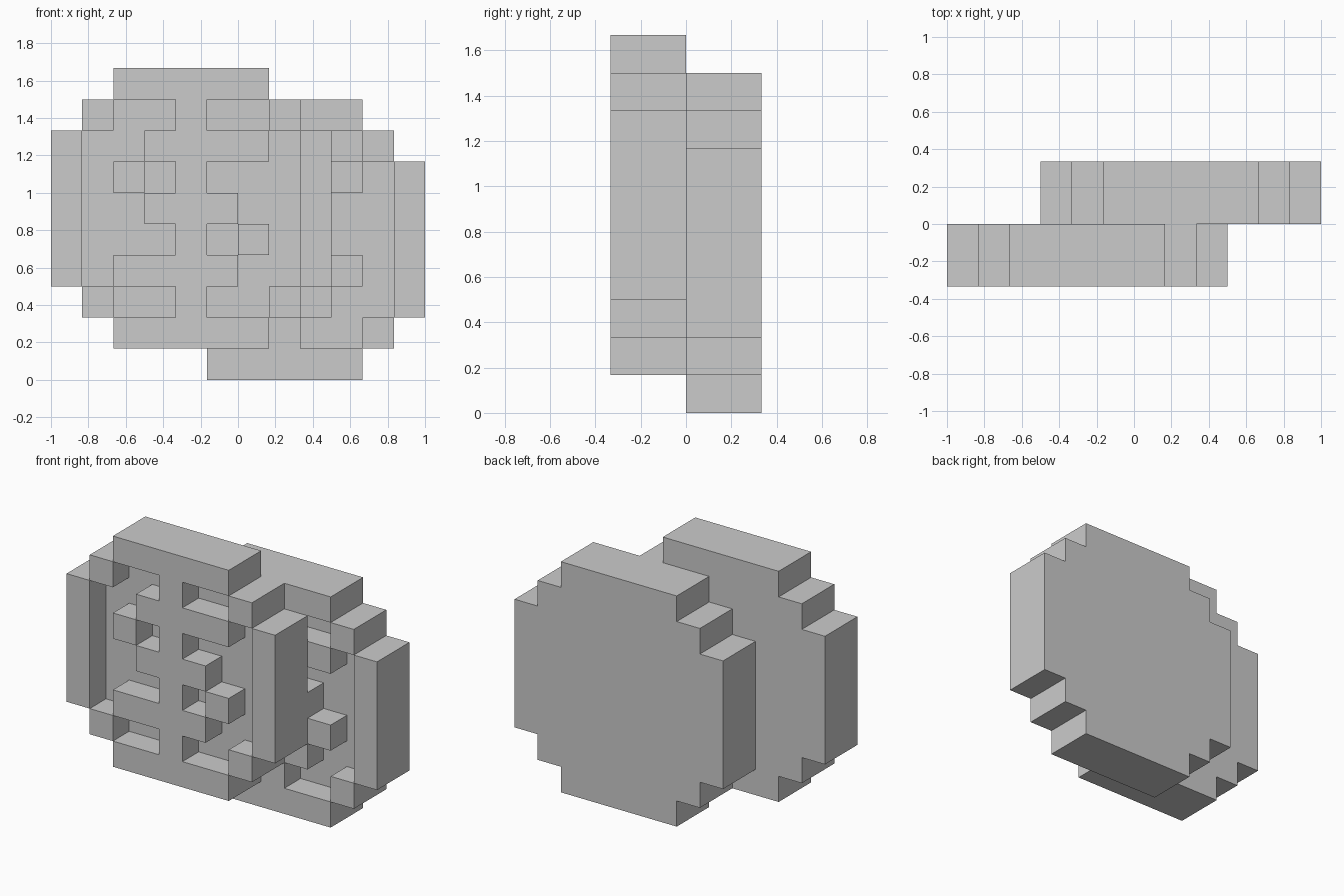
import bpy, bmesh
from mathutils import Vector

if "Cube" in bpy.data.objects:
    bpy.data.objects.remove(bpy.data.objects["Cube"])

U = 1 / 6  # one pixel block
# Coin seen from the front: '#' raised rim and emblem, 'o' recessed face, '.' empty
PATTERN = [
    "..#####..",
    ".#oo#oo#.",
    "#oo####o#",
    "#o#o#ooo#",
    "#oo###oo#",
    "#ooo#o#o#",
    "#o####oo#",
    ".#oo#oo#.",
    "..#####..",
]

# Filled blocks: back layer everywhere, front layer only where raised
CELLS = set()
for row, line in enumerate(reversed(PATTERN)):
    for col, ch in enumerate(line):
        if ch != '.':
            CELLS.add((col, 1, row))
        if ch == '#':
            CELLS.add((col, 0, row))


def pixel_coin(name, x, y, z):
    """Closed skin around the blocks, with no faces inside."""
    bm = bmesh.new()
    for cell in CELLS:
        centre = Vector(cell) + Vector((0.5, 0.5, 0.5))
        for axis in range(3):
            for sign in (-1, 1):
                n = Vector((0, 0, 0))
                n[axis] = sign
                if tuple(int(c + d) for c, d in zip(cell, n)) in CELLS:
                    continue
                a = Vector((0, 0, 0))
                a[(axis + 1) % 3] = 0.5
                b = n.cross(a)
                mid = centre + n * 0.5
                corners = (mid - a - b, mid + a - b, mid + a + b, mid - a + b)
                bm.faces.new([bm.verts.new(p * U) for p in corners])
    bmesh.ops.remove_doubles(bm, verts=bm.verts, dist=1e-4)
    mesh = bpy.data.meshes.new(name)
    bm.to_mesh(mesh)
    bm.free()
    obj = bpy.data.objects.new(name, mesh)
    obj.location = (x, y, z)
    bpy.context.collection.objects.link(obj)
    return obj


# Two overlapping coins, the rear one shifted right and down
pixel_coin("front_coin", -1, -2 * U, U)
pixel_coin("back_coin", -0.5, 0, 0)
